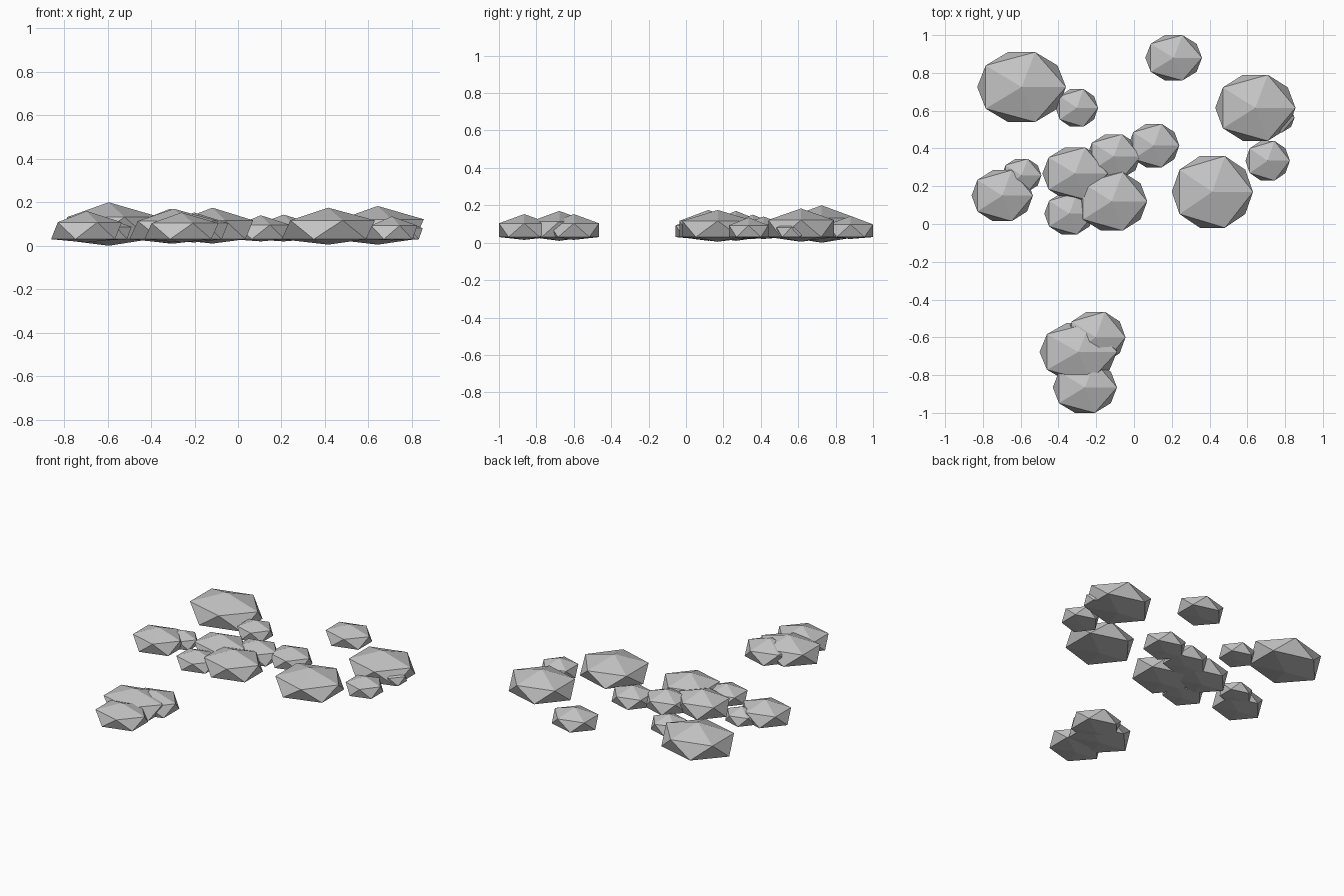
import bpy, bmesh

if "Cube" in bpy.data.objects:
    bpy.data.objects.remove(bpy.data.objects["Cube"])

stone = bpy.data.materials.new("stone_grey")
stone.diffuse_color = (0.55, 0.55, 0.55, 1)
stone.use_nodes = True
stone.node_tree.nodes["Principled BSDF"].inputs["Base Color"].default_value = stone.diffuse_color

LOWER_RING = 0.03


def rock(name, x0, x1, y0, y1, top, bottom):
    """Flattened icosahedron fitted to a footprint, with a nearly flat underside."""
    bm = bmesh.new()
    bmesh.ops.create_icosphere(bm, subdivisions=1, radius=1)
    ext_x = max(abs(v.co.x) for v in bm.verts)
    ext_y = max(abs(v.co.y) for v in bm.verts)
    upper_ring = LOWER_RING + (top - LOWER_RING) * 0.6
    for v in bm.verts:
        v.co.x = (x0 + x1) / 2 + v.co.x / ext_x * (x1 - x0) / 2
        v.co.y = (y0 + y1) / 2 + v.co.y / ext_y * (y1 - y0) / 2
        if v.co.z > 0.9:
            v.co.z = top
        elif v.co.z > 0:
            v.co.z = upper_ring
        elif v.co.z > -0.9:
            v.co.z = LOWER_RING
        else:
            v.co.z = bottom
    mesh = bpy.data.meshes.new(name)
    bm.to_mesh(mesh)
    bm.free()
    mesh.materials.append(stone)
    bpy.context.collection.objects.link(bpy.data.objects.new(name, mesh))


# Large boulders
rock("boulder_back_left", -0.83, -0.36, 0.54, 0.91, 0.20, 0.0)
rock("boulder_back_right", 0.43, 0.855, 0.44, 0.79, 0.183, 0.005)
rock("boulder_right", 0.20, 0.63, -0.02, 0.36, 0.175, 0.005)
rock("boulder_centre", -0.305, 0.07, -0.035, 0.275, 0.175, 0.01)
rock("boulder_centre_left", -0.485, -0.14, 0.13, 0.405, 0.17, 0.01)
rock("boulder_front", -0.50, -0.09, -0.83, -0.525, 0.17, 0.01)

# Medium stones
rock("stone_left", -0.86, -0.535, 0.015, 0.285, 0.16, 0.015)
rock("stone_centre_back", -0.25, 0.035, 0.24, 0.475, 0.15, 0.02)
rock("stone_middle", -0.03, 0.24, 0.30, 0.53, 0.14, 0.02)
rock("stone_back", 0.06, 0.36, 0.76, 1.0, 0.143, 0.02)
rock("stone_front_back", -0.36, -0.045, -0.735, -0.465, 0.153, 0.015)
rock("stone_front_near", -0.43, -0.09, -1.0, -0.73, 0.153, 0.015)
rock("stone_centre_front", -0.475, -0.21, -0.055, 0.165, 0.135, 0.02)

# Small pebbles
rock("pebble_back_left", -0.415, -0.19, 0.515, 0.715, 0.135, 0.025)
rock("pebble_right", 0.59, 0.825, 0.23, 0.44, 0.135, 0.025)
rock("pebble_left", -0.70, -0.49, 0.17, 0.345, 0.125, 0.025)
rock("pebble_far_right", 0.66, 0.85, 0.485, 0.64, 0.115, 0.025)
